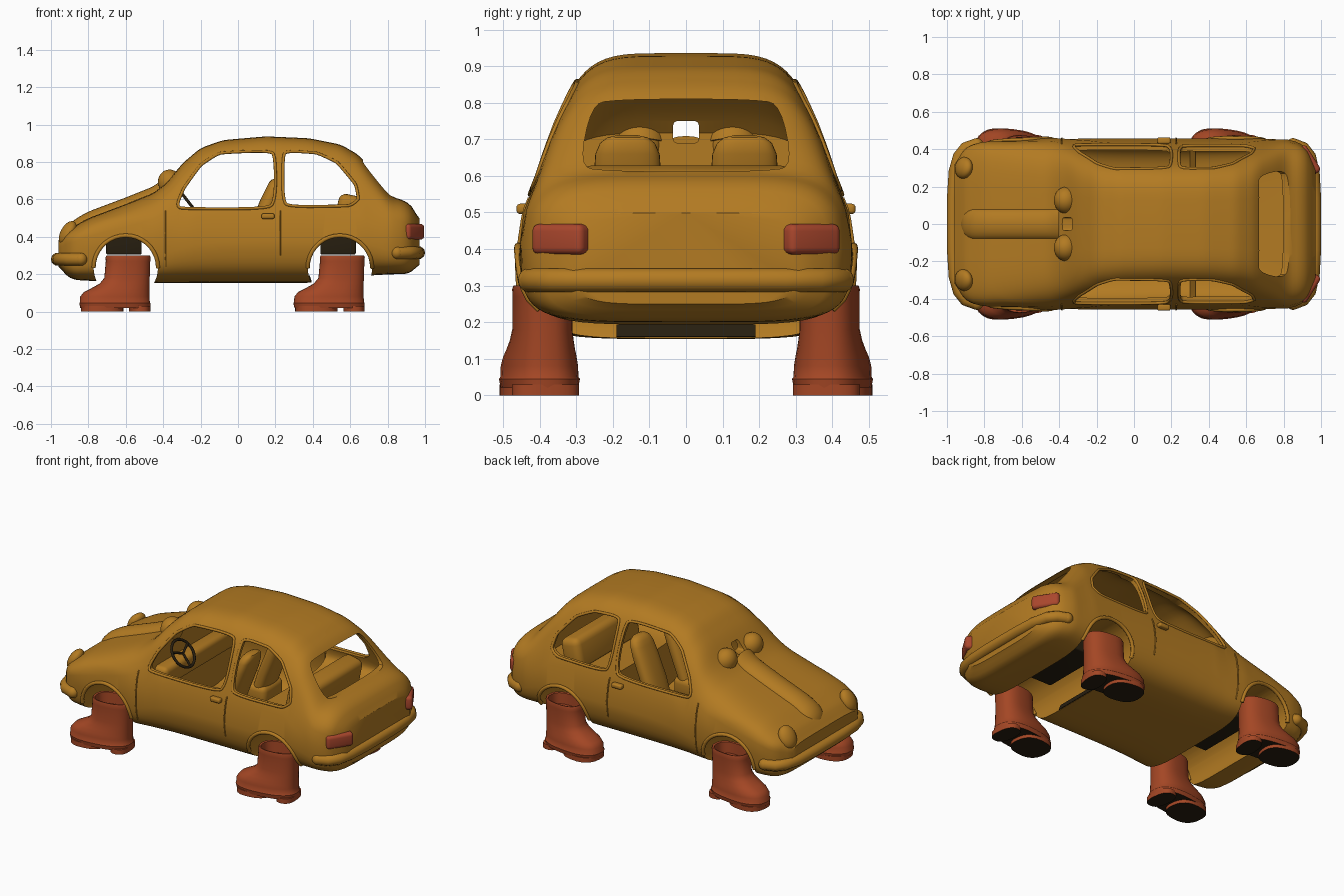
import bpy, bmesh, math
from mathutils import Vector, Matrix

cube = bpy.data.objects.get("Cube")
if cube:
    bpy.data.objects.remove(cube, do_unlink=True)


def material(name, rgb):
    m = bpy.data.materials.new(name)
    m.use_nodes = True
    m.diffuse_color = (*rgb, 1)
    bsdf = next(n for n in m.node_tree.nodes if n.type == 'BSDF_PRINCIPLED')
    bsdf.inputs["Base Color"].default_value = (*rgb, 1)
    bsdf.inputs["Roughness"].default_value = 0.7
    return m


MUSTARD = material("mustard paint", (0.45, 0.197, 0.016))
RUBBER = material("red rubber", (0.37, 0.062, 0.018))
LAMP = material("red lamp", (0.4, 0.062, 0.026))
DARK = material("dark brown", (0.02, 0.013, 0.005))


def finish(obj, mat, angle=40):
    obj.data.materials.clear()
    obj.data.materials.append(mat)
    bpy.ops.object.select_all(action='DESELECT')
    obj.select_set(True)
    bpy.context.view_layer.objects.active = obj
    bpy.ops.object.shade_smooth_by_angle(angle=math.radians(angle))
    return obj


def from_bmesh(name, bm, mat):
    bmesh.ops.recalc_face_normals(bm, faces=bm.faces)
    mesh = bpy.data.meshes.new(name)
    bm.to_mesh(mesh)
    bm.free()
    obj = bpy.data.objects.new(name, mesh)
    bpy.context.collection.objects.link(obj)
    return finish(obj, mat)


def loft(name, rings, mat):
    bm = bmesh.new()
    rows = [[bm.verts.new(p) for p in r] for r in rings]
    n = len(rows[0])
    for a, b in zip(rows, rows[1:]):
        for i in range(n):
            j = (i + 1) % n
            bm.faces.new((a[i], a[j], b[j], b[i]))
    bm.faces.new(rows[0])
    bm.faces.new(rows[-1])
    return from_bmesh(name, bm, mat)


def box(name, loc, size, mat, bevel=0.0, rot=(0, 0, 0)):
    bm = bmesh.new()
    bmesh.ops.create_cube(bm, size=1)
    bmesh.ops.scale(bm, vec=size, verts=bm.verts)
    if bevel:
        bmesh.ops.bevel(bm, geom=bm.edges[:], offset=bevel, segments=4, profile=0.5, affect='EDGES')
    obj = from_bmesh(name, bm, mat)
    obj.location, obj.rotation_euler = loc, rot
    return obj


def ball(name, loc, size, mat, rot=(0, 0, 0), half=False):
    bm = bmesh.new()
    bmesh.ops.create_uvsphere(bm, u_segments=28, v_segments=16, radius=1)
    if half:
        bmesh.ops.bisect_plane(bm, geom=bm.verts[:] + bm.edges[:] + bm.faces[:],
                               plane_co=(0, 0, 0), plane_no=(0, 0, 1), clear_inner=True)
        bmesh.ops.holes_fill(bm, edges=bm.edges[:])
    bmesh.ops.scale(bm, vec=size, verts=bm.verts)
    obj = from_bmesh(name, bm, mat)
    obj.location, obj.rotation_euler = loc, rot
    return obj


def tube(name, points, radius, mat, closed=False):
    cu = bpy.data.curves.new(name, 'CURVE')
    cu.dimensions = '3D'
    cu.bevel_depth, cu.bevel_resolution, cu.use_fill_caps = radius, 3, True
    sp = cu.splines.new('POLY')
    sp.points.add(len(points) - 1)
    for p, co in zip(sp.points, points):
        p.co = (*co, 1)
    sp.use_cyclic_u = closed
    obj = bpy.data.objects.new(name, cu)
    bpy.context.collection.objects.link(obj)
    bpy.ops.object.select_all(action='DESELECT')
    obj.select_set(True)
    bpy.context.view_layer.objects.active = obj
    bpy.ops.object.convert(target='MESH')
    return finish(bpy.context.view_layer.objects.active, mat)


def rounded(points, share):
    # corner cutting of a closed outline
    for _ in range(3):
        pairs = [(Vector(a), Vector(b)) for a, b in zip(points, points[1:] + points[:1])]
        points = [p for a, b in pairs for p in (a.lerp(b, share), a.lerp(b, 1 - share))]
        share = 0.25
    return points


def oval(z, front, rear, half):
    mid, r = (front + rear) / 2, (rear - front) / 2
    pts = []
    for i in range(32):
        c, s = math.cos(math.tau * i / 32), math.sin(math.tau * i / 32)
        pts.append((mid + r * math.copysign(abs(c) ** .8, c), half * math.copysign(abs(s) ** .8, s), z))
    return pts


def lerp_table(table, x, k):
    if x <= table[0][0]:
        return table[0][k]
    for a, b in zip(table, table[1:]):
        if x <= b[0]:
            return a[k] + (b[k] - a[k]) * (x - a[0]) / (b[0] - a[0])
    return table[-1][k]


# Body stations: x, underside, top, width factor
STATIONS = [(-.96, .25, .37, .66), (-.93, .2, .425, .83), (-.88, .17, .455, .92), (-.8, .165, .5, .96),
            (-.6, .16, .575, .98), (-.45, .154, .635, 1), (-.38, .154, .69, 1), (-.3, .154, .79, 1),
            (-.2, .154, .875, 1), (-.08, .154, .917, 1), (.15, .154, .937, 1), (.38, .154, .927, 1),
            (.55, .17, .893, 1), (.65, .19, .835, 1), (.82, .2, .615, .99), (.9, .2, .59, .93),
            (.945, .22, .55, .83), (.97, .26, .48, .62)]
# Half width by height
WIDTHS = [(.2, .45), (.4, .46), (.5, .445), (.6, .405), (.7, .372), (.8, .337), (.94, .303)]
POWER = 5


def station(x):
    return [sum(lerp_table(STATIONS, x + d, k) for d in (-.02, 0, .02)) / 3 for k in (1, 2, 3)]


def section(x, low, high, factor, inset=0.0):
    mid, half, ring = (low + high) / 2, (high - low) / 2, []
    for i in range(56):
        a = math.tau * i / 56
        c, s = math.cos(a), math.sin(a)
        z = mid + half * math.copysign(abs(s) ** (2 / POWER), s)
        w = (lerp_table(WIDTHS, z, 1) - inset) * factor
        ring.append((x, w * math.copysign(abs(c) ** (2 / POWER), c), z))
    return ring


def on_side(x, z, side):
    low, high, f = station(x)
    s = min(1, abs(z - (low + high) / 2) / ((high - low) / 2))
    return (x, side * lerp_table(WIDTHS, z, 1) * f * (1 - s ** POWER) ** (1 / POWER), z)


def steps(a, b, n):
    return [a + (b - a) * i / n for i in range(n + 1)]


# Body shell
body = loft("body", [section(x, *station(x)) for x in steps(-.96, .97, 96)], MUSTARD)


def cut(cutter):
    mod = body.modifiers.new("cut", 'BOOLEAN')
    mod.operation, mod.solver, mod.object = 'DIFFERENCE', 'EXACT', cutter
    bpy.context.view_layer.objects.active = body
    bpy.ops.object.modifier_apply(modifier=mod.name)
    bpy.data.objects.remove(cutter, do_unlink=True)


# Cabin hollow
cabin = []
for x in steps(-.33, .81, 38):
    low, high, f = station(x)
    cabin.append(section(x, .2 if x < .33 else .45, high - .035, f, .03))
cut(loft("cabin_cutter", cabin, MUSTARD))

# Wheel arches
ARCHES, ARCH_Z, ARCH_R = (-.6, .545), .235, .172
for ax in ARCHES:
    ring = [(ax + ARCH_R * math.cos(math.tau * i / 48), ARCH_Z + ARCH_R * math.sin(math.tau * i / 48)) for i in range(48)]
    cut(loft("arch_cutter", [[(x, y, z) for x, z in ring] for y in (-.6, .6)], MUSTARD))

# Side windows
front_window = rounded([(-.335, .55), (-.29, .66), (-.2, .785), (-.1, .85), (.2, .862), (.2, .55)], .1)
rear_window = rounded([(.24, .56), (.24, .86), (.42, .85), (.53, .8), (.63, .68), (.645, .6), (.6, .565)], .1)
for w in (front_window, rear_window):
    cut(loft("window_cutter", [[(x, y, z) for x, z in w] for y in (-.6, .6)], MUSTARD))

# Back window and the gap between the eyes
back = rounded([(-.295, .612), (.295, .612), (.255, .81), (-.255, .81)], .1)
cut(loft("back_cutter", [[(x, y, z) for y, z in back] for x in (.5, 1.2)], MUSTARD))
cut(box("gap_cutter", (-.35, 0, .72), (.34, .07, .06), MUSTARD, .012))
finish(body, MUSTARD, 35)

for side, tag in ((-1, "near"), (1, "far")):
    # Window trims, arch lips and door seams
    for name, w in (("front", front_window), ("rear", rear_window)):
        tube(f"{name}_window_trim_{tag}", [on_side(x, z, side) for x, z in w], .008, MUSTARD, True)
    for ax in ARCHES:
        arc = [math.radians(d) for d in range(0, 181, 10)]
        tube(f"arch_lip_{tag}", [on_side(ax + ARCH_R * math.cos(a), ARCH_Z + ARCH_R * math.sin(a), side)
                                 for a in arc], .011, MUSTARD)
    for x, low in ((-.385, .24), (.225, .3)):
        tube(f"door_seam_{tag}", [on_side(x, z, side) for z in steps(low, .54, 8)], .004, MUSTARD)
    box(f"door_handle_{tag}", (.16, side * .446, .51), (.07, .035, .028), MUSTARD, .01)
    # Lamps and eyes
    box(f"tail_lamp_{tag}", (.921, side * .334, .427), (.09, .165, .084), LAMP, .02, (0, 0, side * .56))
    ball(f"headlamp_{tag}", (-.91, side * .3, .42), (.038, .058, .07), MUSTARD, (0, .5, side * -.2))
    ball(f"eye_{tag}", (-.365, side * .127, .685), (.06, .066, .068), MUSTARD)
    ball(f"eyelid_{tag}", (-.363, side * .127, .687), (.065, .072, .073), MUSTARD, (0, -.25, 0), True)
    # Front seats
    seat = [(.32, -.01, .08, .09), (.45, .03, .13, .095), (.6, .09, .19, .092), (.66, .12, .205, .088),
            (.69, .135, .21, .075), (.705, .15, .205, .055), (.712, .165, .19, .025)]
    loft(f"seat_back_{tag}", [oval(*s) for s in seat], MUSTARD).location = (.03, side * .16, 0)
    box(f"seat_cushion_{tag}", (.01, side * .16, .32), (.26, .2, .12), MUSTARD, .035)

# Snout ridge along the bonnet
snout = []
for x in steps(-.925, -.4, 28):
    t = min(1, (x + .93) / .08)
    r = math.sqrt(max(.02, 1 - (1 - t) ** 2))
    top = station(x)[1] - .02
    snout.append([(x, .085 * r * math.cos(a), top + .055 * r * math.sin(a))
                  for a in (math.tau * i / 24 for i in range(24))])
loft("snout", snout, MUSTARD)
box("eye_bridge", (-.37, 0, .665), (.06, .07, .03), MUSTARD, .008)

# Bumpers with rounded ends
for name, s, z, half in (("front_bumper", -1, .28, [(.84, .425), (.9, .405), (.935, .36), (.957, .28), (.966, .14)]),
                         ("rear_bumper", 1, .315, [(.85, .425), (.905, .405), (.94, .36), (.959, .27), (.966, .14)])):
    path = half + [(.967, 0)] + [(x, -y) for x, y in reversed(half)]
    tube(name, [(s * x, y, z) for x, y in path], .034, MUSTARD)
    for x, y in (path[0], path[-1]):
        ball(name + "_end", (s * x, y, z), (.034, .034, .034), MUSTARD)

# Cabin fittings
box("rear_bench", (.59, 0, .53), (.13, .6, .19), MUSTARD, .04, (0, .2, 0))
box("dashboard", (-.3, 0, .49), (.1, .7, .12), MUSTARD, .03)
hub = Vector((-.26, -.17, .58))
tilt = Matrix.Rotation(math.radians(52), 3, 'Y')
rim = [hub + tilt @ Vector((.085 * math.cos(math.tau * i / 28), .085 * math.sin(math.tau * i / 28), 0)) for i in range(28)]
tube("steering_wheel", rim, .008, DARK, True)
for i in (0, 9, 19):
    tube("steering_spoke", [hub, rim[i]], .007, DARK)
# Underside blocks
for ax in ARCHES:
    box("axle_block", (ax - .01, 0, .36), (.19, .42, .11), DARK, .01)
box("floor_end_panel", (.385, 0, .176), (.008, .38, .036), DARK, 0, (0, -.34, 0))

# Boots: toe along -x, shaft centred on the origin
BOOT = [(.02, -.26, .115, .102), (.045, -.265, .118, .107), (.05, -.262, .114, .103), (.08, -.26, .112, .102),
        (.105, -.24, .112, .097), (.125, -.2, .112, .091), (.15, -.155, .112, .085), (.18, -.13, .113, .08),
        (.27, -.122, .116, .08), (.29, -.123, .118, .081), (.3, -.118, .114, .078),
        (.297, -.108, .103, .068), (.23, -.105, .1, .066)]
for bx in (-.585, .56):
    for side in (-1, 1):
        parts = [loft("boot", [oval(*s) for s in BOOT], RUBBER),
                 loft("boot_heel", [oval(z, .005, .115, .092) for z in (0, .03)], RUBBER),
                 loft("boot_sole", [oval(z, -.255, -.03, .1) for z in (0, .03)], RUBBER)]
        for p in parts:
            p.location = (bx, side * .392, 0)
            p.rotation_euler = (0, 0, -side * .12)
            p.data.materials.append(DARK)
            for f in p.data.polygons:
                if f.normal.z < -.9 and f.center.z < .03:
                    f.material_index = 1
